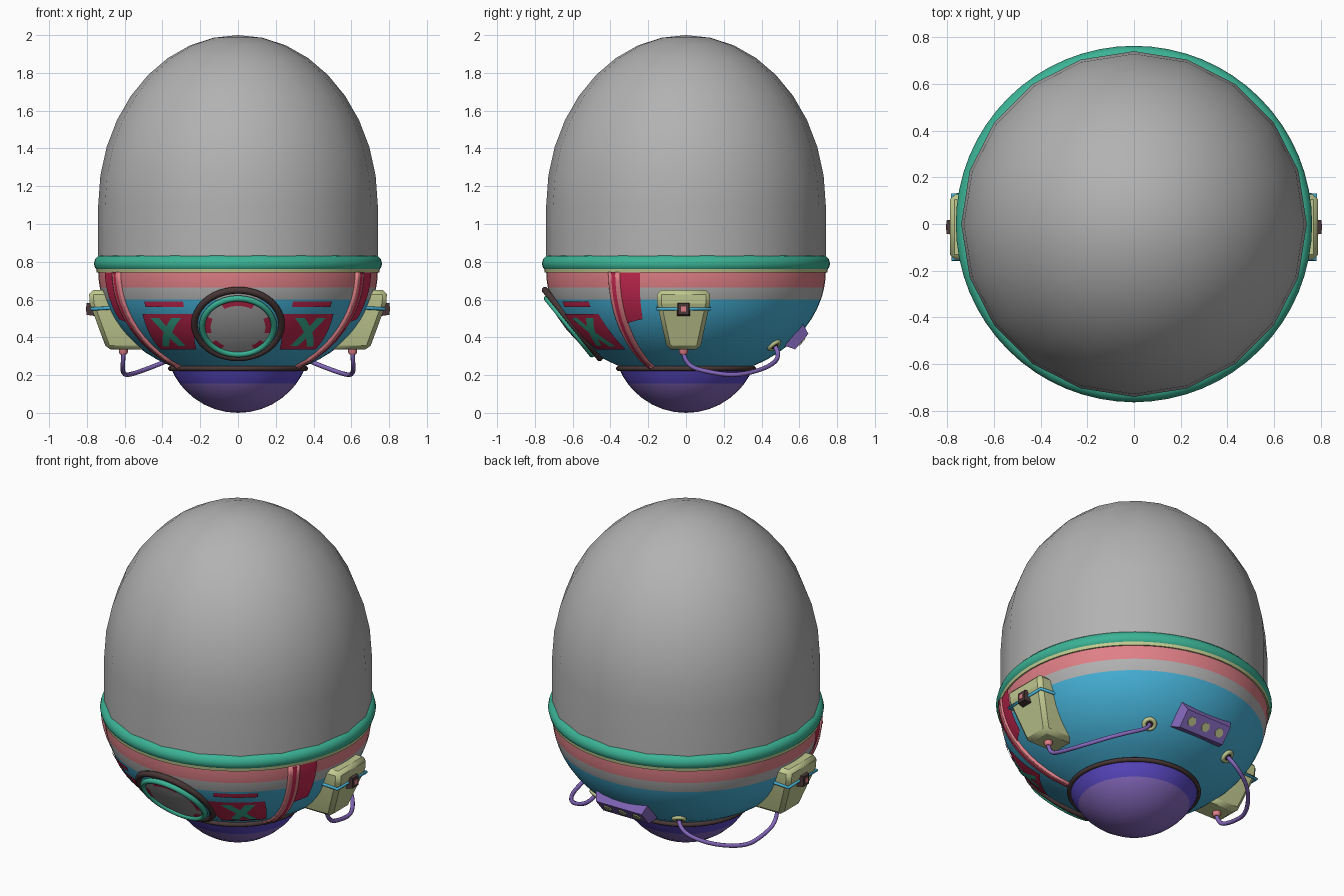
import bpy, bmesh, math
from mathutils import Vector, Matrix

if "Cube" in bpy.data.objects:
    bpy.data.objects.remove(bpy.data.objects["Cube"])

def material(name, hexcol):
    m = bpy.data.materials.new(name)
    srgb = [int(hexcol[i:i + 2], 16) / 255 for i in (0, 2, 4)]
    lin = [c / 12.92 if c < 0.04 else ((c + 0.055) / 1.055) ** 2.4 for c in srgb]
    m.diffuse_color = (*lin, 1)
    m.use_nodes = True
    m.node_tree.nodes["Principled BSDF"].inputs["Base Color"].default_value = m.diffuse_color
    return m

GREY = material("grey", "B2B2B2")
GREEN = material("sea_green", "3BB395")
PINK = material("salmon_pink", "E08087")
BLUE = material("sky_blue", "46B2D8")
PURPLE = material("purple", "8669BE")
INDIGO = material("indigo", "5A48C4")
RED = material("crimson", "C42850")
PALE = material("pale_olive", "C1C990")
DARK = material("dark_brown", "493737")

def finish(name, bm, mats, matrix=None, angle=35, recalc=True):
    if recalc:
        bmesh.ops.recalc_face_normals(bm, faces=bm.faces)
    if matrix:
        bm.transform(matrix)
    me = bpy.data.meshes.new(name)
    bm.to_mesh(me)
    bm.free()
    for m in mats:
        me.materials.append(m)
    ob = bpy.data.objects.new(name, me)
    bpy.context.collection.objects.link(ob)
    bpy.ops.object.select_all(action='DESELECT')
    ob.select_set(True)
    bpy.context.view_layer.objects.active = ob
    bpy.ops.object.shade_smooth_by_angle(angle=math.radians(angle))
    return ob

def loft(name, rings, mats, closed_profile=False, matrix=None, rule=None, angle=35, caps=False):
    bm = bmesh.new()
    vs = [[bm.verts.new(p) for p in ring] for ring in rings]
    n = len(vs[0])
    for a, b in zip(vs, vs[1:] + ([vs[0]] if closed_profile else [])):
        for i in range(n):
            j = (i + 1) % n
            bm.faces.new((a[i], a[j], b[j], b[i]))
    if caps:
        bm.faces.new(vs[0])
        bm.faces.new(vs[-1])
    bmesh.ops.remove_doubles(bm, verts=bm.verts, dist=1e-5)
    if rule:
        for f in bm.faces:
            f.material_index = rule(f.calc_center_median())
    return finish(name, bm, mats, matrix, angle)

def lathe(name, profile, segs, mats, **kw):
    rings = [[(r * math.cos(2 * math.pi * i / segs), r * math.sin(2 * math.pi * i / segs), z)
              for i in range(segs)] for r, z in profile]
    return loft(name, rings, mats, **kw)

def torus(name, major, minor, z, mat, segs=48, sides=10, matrix=None):
    prof = [(major + minor * math.cos(2 * math.pi * k / sides),
             z + minor * math.sin(2 * math.pi * k / sides)) for k in range(sides)]
    return lathe(name, prof, segs, [mat], closed_profile=True, matrix=matrix, angle=60)

def placed(p, n):
    return Matrix.Translation(p) @ Vector(n).to_track_quat('Z', 'Y').to_matrix().to_4x4()

def box(name, size, mat, matrix, taper=1.0):
    x, y, z = (s / 2 for s in size)
    rings = [[(sx * (x - d), sy * (y - d), zz) for sx, sy in ((-1, -1), (1, -1), (1, 1), (-1, 1))]
             for zz, d in ((-z, 0), (z, y * (1 - taper)))]
    return loft(name, rings, [mat], caps=True, matrix=matrix, angle=20)

def tube(name, pts, radius, mat, kind='NURBS'):
    cu = bpy.data.curves.new(name, 'CURVE')
    cu.dimensions = '3D'
    cu.bevel_depth = radius
    cu.bevel_resolution = 2
    cu.use_fill_caps = True
    sp = cu.splines.new(kind)
    sp.points.add(len(pts) - 1)
    for p, co in zip(sp.points, pts):
        p.co = (*co, 1)
    if kind == 'NURBS':
        sp.order_u = 3
        sp.use_endpoint_u = True
        sp.resolution_u = 6
    cu.materials.append(mat)
    bpy.context.collection.objects.link(bpy.data.objects.new(name, cu))

# Bowl surface: lower half of an ellipsoid; azimuth runs from the front towards +x
A, B, ZC = 0.74, 0.574, 0.75
def bowl_r(z):
    return A * math.sqrt(1 - ((ZC - z) / B) ** 2)

def on_bowl(az, z, off=0.0):
    a, r = math.radians(az), bowl_r(z)
    d = Vector((math.sin(a), -math.cos(a), 0))
    n = (d * (r / A ** 2) + Vector((0, 0, (z - ZC) / B ** 2))).normalized()
    return d * r + Vector((0, 0, z)) + n * off, n

def patch(name, corners, mat, off, s, thick=0.0, n=10):
    """Curved plate on the bowl; corners (azimuth, z): bottom left, bottom right, top right, top left."""
    bl, br, tr, tl = (Vector(c) for c in corners)
    bm = bmesh.new()
    g = []
    for j in range(n + 1):
        l, r = bl.lerp(tl, j / n), br.lerp(tr, j / n)
        g.append([bm.verts.new(on_bowl(s * q.x, q.y, off)[0])
                  for q in (l.lerp(r, i / n) for i in range(n + 1))])
    for j in range(n):
        for i in range(n):
            f = (g[j][i], g[j][i + 1], g[j + 1][i + 1], g[j + 1][i])
            bm.faces.new(f if s > 0 else f[::-1])
    ob = finish(name, bm, [mat], recalc=False)
    if thick:
        mod = ob.modifiers.new("thickness", 'SOLIDIFY')
        mod.thickness = thick
    return ob

# Glass dome
dome = [(A, 0.78), (A, 1.1)] + [(A * math.cos(t), 1.1 + 0.9 * math.sin(t))
                                for t in (math.pi / 2 * k / 9 for k in range(1, 10))]
lathe("dome", dome, 20, [GREY], angle=60)

# Rim rings
torus("rim", 0.717, 0.046, 0.79, GREEN, 64, 12)
lathe("rim_trim", [(0.70, 0.742), (0.748, 0.742), (0.752, 0.768), (0.70, 0.768)], 64, [PALE], closed_profile=True)

# Bowl with horizontal colour bands
zs = [0.755, 0.74, 0.70, 0.663, 0.63, 0.60, 0.55, 0.50, 0.45, 0.40, 0.36, 0.32, 0.28, 0.235]
lathe("bowl", [(bowl_r(z), z) for z in zs], 64, [PINK, GREY, BLUE], angle=60,
      rule=lambda c: 0 if c.z > 0.663 else 1 if c.z > 0.60 else 2)

# Bottom bulb and its collar
cap = [0.23, 0.19, 0.155, 0.12, 0.08, 0.045, 0.02, 0.005, 0.0]
lathe("bottom_bulb", [(math.sqrt(max(0, 0.385 ** 2 - (0.385 - z) ** 2)), z) for z in cap], 40,
      [INDIGO, PURPLE], angle=60, rule=lambda c: 0 if c.z > 0.155 else 1)
torus("bulb_collar", 0.358, 0.013, 0.235, DARK)

# Front porthole
port = placed((0, -0.615, 0.46), (0, -0.78, -0.63))
torus("porthole_outer_ring", 0.23, 0.018, -0.017, DARK, matrix=port)
torus("porthole_inner_ring", 0.19, 0.016, 0.004, GREEN, matrix=port)
def port_rule(c):
    a = math.degrees(math.atan2(c.y, abs(c.x)))
    return int(c.xy.length > 0.145 and (a > 58 or -12 < a < 20 or -60 < a < -35))
lathe("porthole_glass", [(0, 0.026), (0.09, 0.02), (0.145, 0.011), (0.182, 0.003)], 48,
      [GREY, RED], matrix=port, rule=port_rule, angle=60)

# Details repeated on both sides
for s, side in ((1, "right"), (-1, "left")):
    # painted front panel with a cross and a strip above
    panel = [(25, 0.34), (52, 0.34), (47.5, 0.525), (19, 0.525)]
    patch(f"panel_{side}", panel, RED, 0.005, s)
    patch(f"panel_strip_{side}", [(24, 0.563), (44, 0.563), (44, 0.592), (24, 0.592)], RED, 0.005, s)
    P = [Vector(c) for c in panel]
    at = lambda u, v: P[0].lerp(P[1], u).lerp(P[3].lerp(P[2], u), v)
    for k, (b, t) in enumerate(((0.22, 0.66), (0.64, 0.24))):
        patch(f"cross_bar_{side}_{k}", [at(b, 0.1), at(b + 0.18, 0.1), at(t + 0.18, 0.9), at(t, 0.9)],
              GREEN, 0.007 + 0.001 * k, s)
    # upright rib and the red panel behind it
    patch(f"rib_{side}", [(57, 0.245), (62, 0.245), (62, 0.745), (57, 0.745)], PINK, 0.017, s, 0.03)
    patch(f"rib_stripe_{side}", [(58.6, 0.25), (60.4, 0.25), (60.4, 0.745), (58.6, 0.745)], RED, 0.02, s)
    patch(f"rib_panel_{side}", [(62, 0.48), (70, 0.50), (71, 0.745), (62, 0.745)], RED, 0.006, s)

    # side pack
    yc = -0.013
    rings = [[(s * xi, yc - h, z), (s * xo, yc - h, z), (s * xo, yc + h, z), (s * xi, yc + h, z)]
             for z, xi, xo, h in ((0.335, 0.48, 0.695, 0.087), (0.58, 0.62, 0.785, 0.14), (0.65, 0.66, 0.79, 0.14))]
    pack = loft(f"side_pack_{side}", rings, [PALE], caps=True, angle=15)
    bev = pack.modifiers.new("chamfer", 'BEVEL')
    bev.width, bev.segments = 0.022, 1
    tube(f"pack_strap_{side}", [(s * 0.6, yc - 0.138, 0.56), (s * 0.775, yc - 0.138, 0.55),
                                (s * 0.778, yc + 0.138, 0.55), (s * 0.6, yc + 0.138, 0.56)], 0.009, BLUE, 'POLY')
    out = Matrix.Rotation(s * math.pi / 2, 4, 'Y')
    box(f"pack_buckle_{side}", (0.075, 0.072, 0.045), DARK, Matrix.Translation((s * 0.78, yc, 0.55)) @ out, 0.8)
    box(f"buckle_button_{side}", (0.026, 0.026, 0.03), PINK, Matrix.Translation((s * 0.791, yc, 0.55)) @ out)

    # hose from the pack to a grommet on the back
    p, n = on_bowl(s * 149, 0.36)
    lathe(f"hose_nozzle_{side}", [(0, 0.345), (0.024, 0.345), (0.024, 0.32), (0.016, 0.308), (0, 0.308)], 12,
          [PINK], matrix=Matrix.Translation((s * 0.607, yc, 0)))
    tube(f"hose_{side}", [(s * 0.607, yc, 0.315), (s * 0.61, 0.0, 0.25), (s * 0.61, 0.12, 0.215),
                          (s * 0.59, 0.27, 0.195), (s * 0.46, 0.44, 0.24), p + n * 0.07, p], 0.012, PURPLE)
    torus(f"grommet_{side}", 0.029, 0.013, 0.003, PALE, 20, 8, placed(p, n))
    torus(f"grommet_seal_{side}", 0.015, 0.006, 0.009, DARK, 16, 6, placed(p, n))

# Back plate with three hexagonal studs
plate = placed((0, 0.592, 0.395), (0, 0.76, -0.65))
box("back_plate", (0.35, 0.15, 0.055), PURPLE, plate, 0.72)
for k in (-1, 0, 1):
    lathe(f"back_stud_{k + 2}", [(0, 0.02), (0.028, 0.02), (0.028, 0.033), (0, 0.033)], 6, [PALE],
          matrix=plate @ Matrix.Translation((k * 0.098, 0, 0)))
